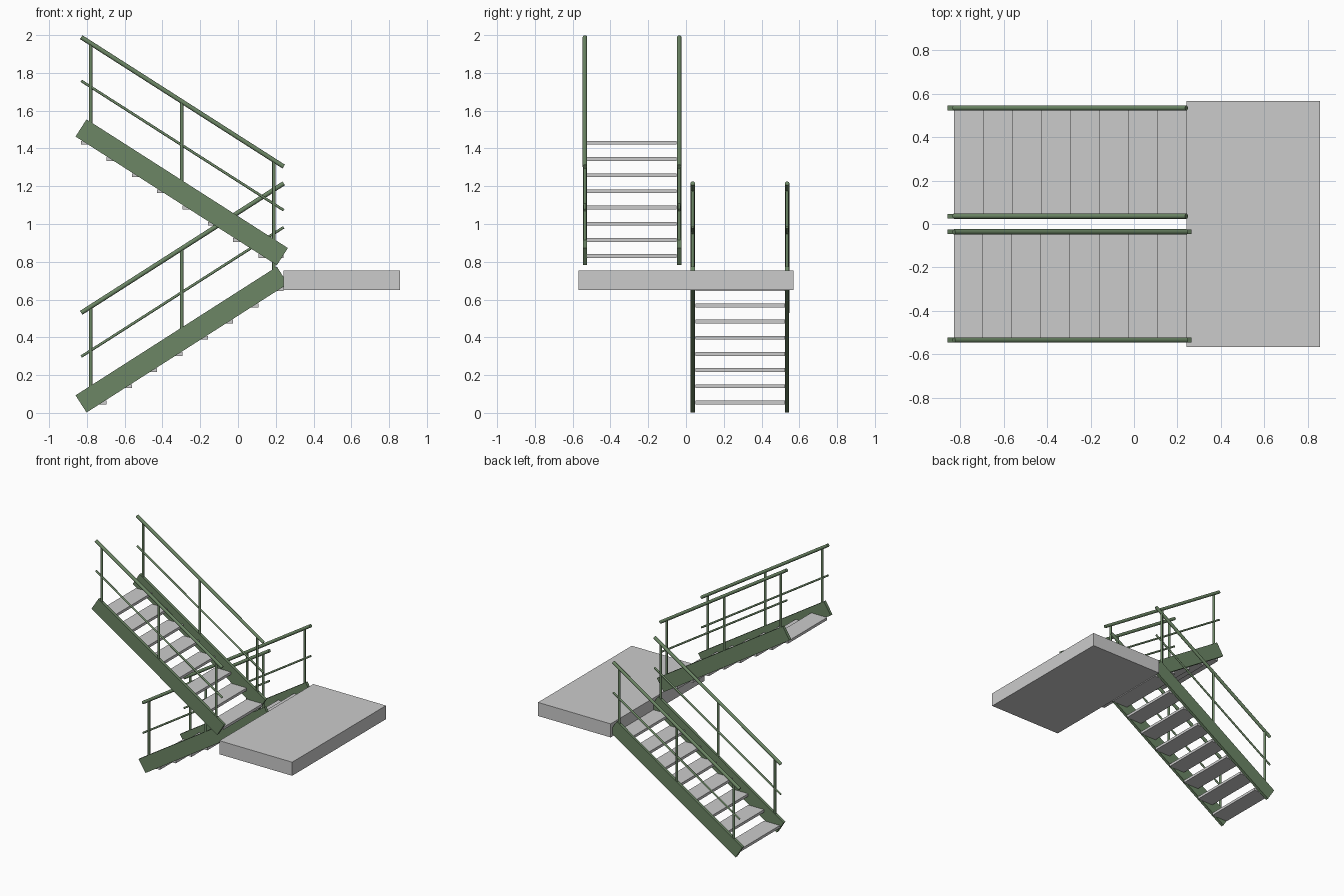
import bpy
import math
from mathutils import Vector

cube = bpy.data.objects.get("Cube")
if cube:
    bpy.data.objects.remove(cube, do_unlink=True)

green = bpy.data.materials.new("green_paint")
green.use_nodes = True
green.diffuse_color = (0.15, 0.24, 0.13, 1)
green.node_tree.nodes["Principled BSDF"].inputs["Base Color"].default_value = green.diffuse_color

SLOPE = 0.639
ANGLE = math.atan(SLOPE)
STEPS, GOING, RISE = 8, 0.134, 0.0857
X_START = -0.83
X_END = X_START + STEPS * GOING


def box(name, center, size, tilt=0, material=None):
    bpy.ops.mesh.primitive_cube_add(size=1, location=center)
    obj = bpy.context.object
    obj.name = name
    obj.scale = size
    bpy.ops.object.transform_apply(location=False, rotation=False, scale=True)
    obj.rotation_euler.y = tilt
    if material:
        obj.data.materials.append(material)
    return obj


def tube(name, start, end, radius):
    start, end = Vector(start), Vector(end)
    axis = end - start
    bpy.ops.mesh.primitive_cylinder_add(vertices=16, radius=radius, depth=axis.length,
                                        location=(start + end) / 2)
    obj = bpy.context.object
    obj.name = name
    obj.rotation_euler = axis.to_track_quat("Z", "Y").to_euler()
    obj.data.materials.append(green)
    bpy.ops.object.shade_smooth_by_angle(angle=math.radians(40))
    return obj


def flight(name, side, climb, stringer_z, tread_z, rail_z, mid_z):
    """side: sign of y; climb: +1 rises toward +x, -1 falls toward +x."""
    stringer_x = -0.298
    # Treads
    for i in range(STEPS):
        box(f"{name}_tread_{i + 1}",
            (X_START + (i + 0.5) * GOING, side * 0.286, tread_z + climb * i * RISE),
            (GOING, 0.474, 0.02))
    for label, y in (("inner", side * 0.036), ("outer", side * 0.535)):
        # Sloping side beam
        box(f"{name}_{label}_stringer", (stringer_x, y, stringer_z),
            (1.265, 0.022, 0.108), -climb * ANGLE, green)
        # Handrail and middle rail
        drop = climb * SLOPE * (X_END - X_START)
        for part, z, radius in (("handrail", rail_z, 0.012), ("mid_rail", mid_z, 0.007)):
            tube(f"{name}_{label}_{part}", (X_START, y, z), (X_END, y, z + drop), radius)
        # Posts rise from the beam to the handrail
        for i, x in enumerate((-0.78, -0.298, 0.19)):
            foot = stringer_z + climb * SLOPE * (x - stringer_x)
            top = rail_z + climb * SLOPE * (x - X_START)
            tube(f"{name}_{label}_post_{i + 1}", (x, y, foot), (x, y, top), 0.009)


flight("lower_flight", 1, 1, 0.388, 0.055, 0.53, 0.298)
flight("upper_flight", -1, -1, 1.168, 1.43, 1.989, 1.758)

# Landing slab between the flights
box("landing", (0.549, 0, 0.703), (0.616, 1.136, 0.104))
